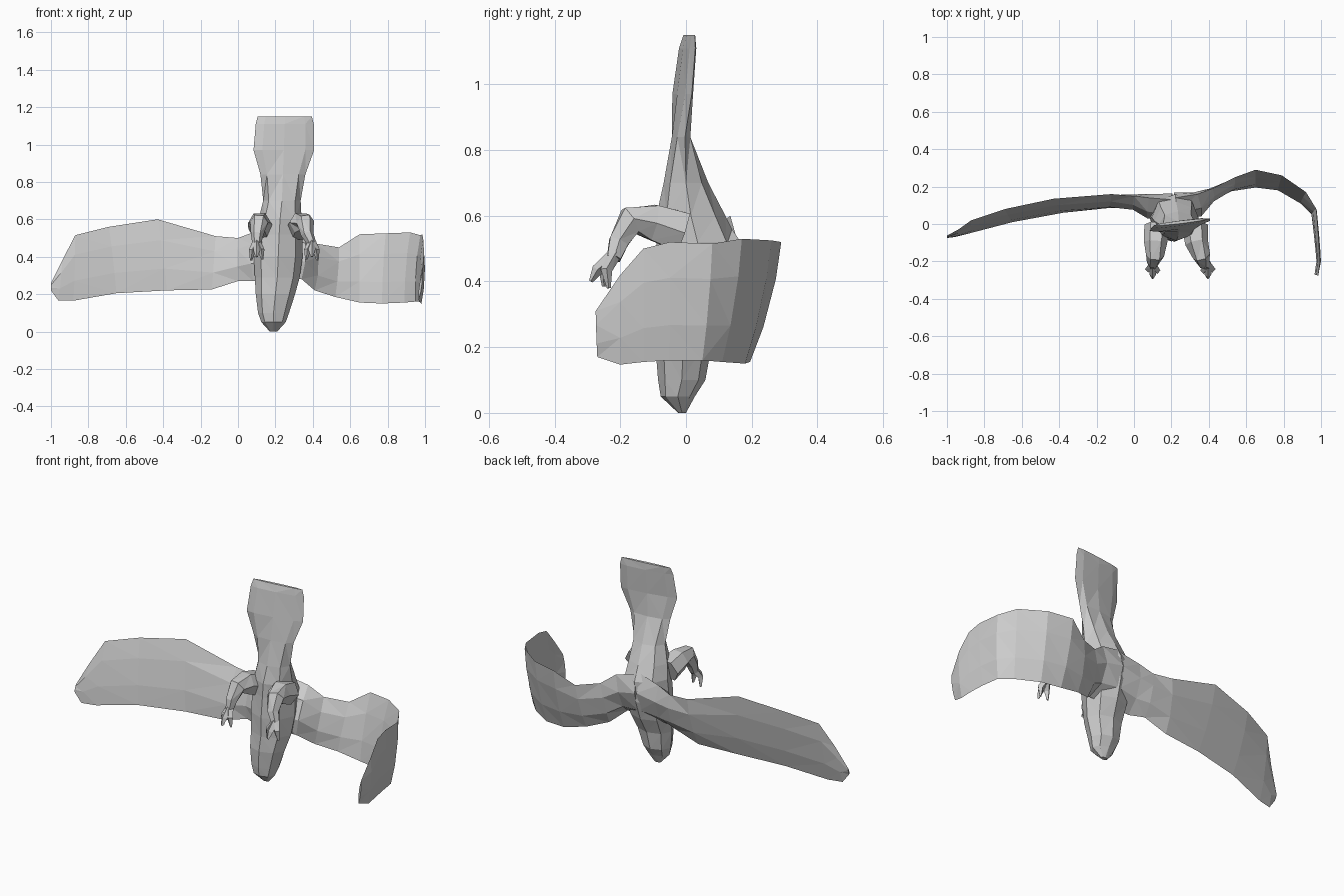
import bpy, bmesh, math
from mathutils import Vector


def loft(name, rings):
    """Skin a row of equal-sized point rings into a closed flat-shaded mesh."""
    bm = bmesh.new()
    rows = [[bm.verts.new(p) for p in ring] for ring in rings]
    n = len(rows[0])
    for a, b in zip(rows, rows[1:]):
        for i in range(n):
            j = (i + 1) % n
            bm.faces.new((a[i], a[j], b[j], b[i]))
    bm.faces.new(rows[0])
    bm.faces.new(rows[-1])
    bmesh.ops.triangulate(bm, faces=bm.faces[:])
    bmesh.ops.recalc_face_normals(bm, faces=bm.faces[:])
    mesh = bpy.data.meshes.new(name)
    bm.to_mesh(mesh)
    bm.free()
    obj = bpy.data.objects.new(name, mesh)
    bpy.context.collection.objects.link(obj)
    return obj


def wing(name, sections):
    """Each section: upper edge xyz, lower edge xyz, thickness."""
    tops = [Vector(s[0:3]) for s in sections]
    lows = [Vector(s[3:6]) for s in sections]
    mids = [(a + b) / 2 for a, b in zip(tops, lows)]
    rings = []
    for i, s in enumerate(sections):
        span = mids[min(i + 1, len(mids) - 1)] - mids[max(i - 1, 0)]
        nrm = span.cross(tops[i] - lows[i]).normalized() * s[6] / 2
        p, q = tops[i].lerp(lows[i], 0.3), tops[i].lerp(lows[i], 0.7)
        rings.append([tops[i], p + nrm, q + nrm, lows[i], q - nrm, p - nrm])
    return loft(name, rings)


def limb(name, path, sides=6):
    """Tapered tube; each path entry is x, y, z, radius."""
    pts = [Vector(p[:3]) for p in path]
    rings = []
    for i, p in enumerate(path):
        d = (pts[min(i + 1, len(pts) - 1)] - pts[max(i - 1, 0)]).normalized()
        u = Vector((1, 0, 0))
        u = (u - d * u.dot(d)).normalized()
        v = d.cross(u)
        rings.append([pts[i] + p[3] * (u * math.cos(a) + v * math.sin(a))
                      for a in [2 * math.pi * k / sides for k in range(sides)]])
    return loft(name, rings)


# Head, body and fanned tail: z, centre x, centre y, half width, half depth, tilt
body = [
    (0.00, 0.19, -0.012, 0.02, 0.012, 0),
    (0.05, 0.19, -0.025, 0.065, 0.052, 0),
    (0.10, 0.19, -0.013, 0.083, 0.072, 0),
    (0.20, 0.20, -0.008, 0.105, 0.085, 0),
    (0.29, 0.21, 0.015, 0.12, 0.105, 0),
    (0.40, 0.215, 0.03, 0.13, 0.125, 0),
    (0.52, 0.22, 0.035, 0.125, 0.125, 0),
    (0.60, 0.225, 0.015, 0.115, 0.105, 0),
    (0.70, 0.235, 0.00, 0.10, 0.068, 0),
    (0.84, 0.24, -0.015, 0.12, 0.028, 0.1),
    (0.97, 0.245, -0.01, 0.162, 0.017, 0.17),
    (1.11, 0.25, 0.005, 0.155, 0.014, 0.15),
    (1.15, 0.25, 0.01, 0.145, 0.008, 0.12),
]
rings = []
for z, cx, cy, rx, ry, tilt in body:
    ring = []
    for k in range(8):
        a = 2 * math.pi * k / 8
        x = rx * math.cos(a)
        ring.append((cx + x, cy + ry * math.sin(a) + tilt * x, z))
    rings.append(ring)
loft("body_and_tail", rings)

# Outstretched wing
wing("left_wing", [
    (0.20, 0.13, 0.56, 0.20, 0.05, 0.28, 0.12),
    (0.08, 0.14, 0.53, 0.08, 0.05, 0.27, 0.10),
    (0.00, 0.15, 0.50, 0.00, 0.085, 0.27, 0.06),
    (-0.12, 0.16, 0.51, -0.14, 0.085, 0.225, 0.035),
    (-0.43, 0.135, 0.60, -0.38, 0.06, 0.22, 0.025),
    (-0.69, 0.08, 0.56, -0.65, 0.01, 0.205, 0.02),
    (-0.87, 0.02, 0.515, -0.88, -0.05, 0.165, 0.02),
    (-0.94, -0.03, 0.38, -0.96, -0.07, 0.165, 0.015),
    (-1.00, -0.062, 0.26, -1.00, -0.075, 0.22, 0.008),
])

# Wing curling forward
wing("right_wing", [
    (0.22, 0.14, 0.56, 0.22, 0.05, 0.28, 0.12),
    (0.34, 0.16, 0.53, 0.34, 0.05, 0.28, 0.10),
    (0.42, 0.19, 0.47, 0.41, 0.12, 0.22, 0.05),
    (0.54, 0.25, 0.45, 0.52, 0.175, 0.185, 0.03),
    (0.65, 0.29, 0.52, 0.65, 0.195, 0.155, 0.025),
    (0.79, 0.26, 0.525, 0.77, 0.18, 0.15, 0.02),
    (0.92, 0.17, 0.53, 0.89, 0.11, 0.155, 0.02),
    (0.975, 0.08, 0.515, 0.95, 0.05, 0.16, 0.02),
    (0.985, -0.05, 0.52, 0.965, -0.05, 0.16, 0.02),
    (0.99, -0.13, 0.50, 0.975, -0.13, 0.155, 0.02),
    (0.995, -0.20, 0.42, 0.98, -0.20, 0.147, 0.018),
    (0.985, -0.275, 0.31, 0.965, -0.27, 0.17, 0.012),
])

# Tucked legs with talons, splaying outwards
for side, hip_x, out in (("left", 0.125, -1), ("right", 0.325, 1)):
    foot_x = hip_x + (-0.025 if out < 0 else 0.07)
    knee_x = (hip_x + foot_x) / 2
    limb(side + "_leg", [
        (hip_x, -0.01, 0.55, 0.07),
        (hip_x + 0.01 * out, -0.10, 0.58, 0.062),
        (knee_x, -0.17, 0.585, 0.048),
        (knee_x + 0.01 * out, -0.205, 0.52, 0.034),
        (foot_x, -0.22, 0.47, 0.024),
    ])
    for n, (dx, y, z) in enumerate([(0.0, -0.29, 0.40),
                                    (0.03 * out, -0.235, 0.38),
                                    (-0.03 * out, -0.25, 0.385)]):
        limb(f"{side}_talon_{n + 1}", [
            (foot_x, -0.215, 0.485, 0.02),
            (foot_x + dx * 0.8, (y - 0.24) / 2 - 0.005, 0.435, 0.018),
            (foot_x + dx, y, z, 0.006),
        ], 4)
